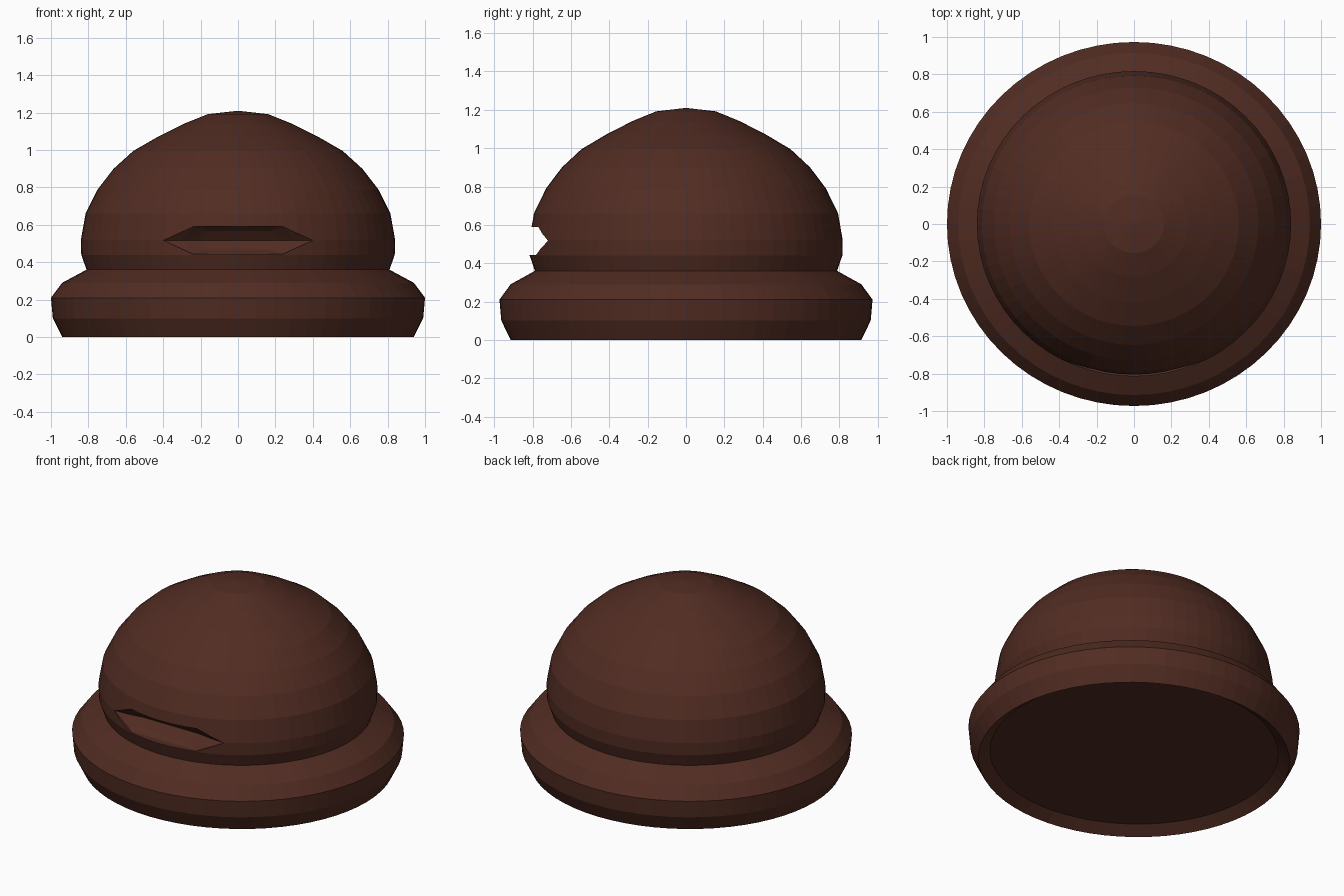
import bpy, bmesh, math

if "Cube" in bpy.data.objects:
    bpy.data.objects.remove(bpy.data.objects["Cube"])

SIDES = 64
Y_SCALE = 0.973

brown = bpy.data.materials.new("dark_brown")
brown.diffuse_color = (0.082, 0.025, 0.016, 1)
brown.use_nodes = True
brown.node_tree.nodes["Principled BSDF"].inputs["Base Color"].default_value = brown.diffuse_color


def make_object(name, bm):
    bmesh.ops.recalc_face_normals(bm, faces=bm.faces[:])
    mesh = bpy.data.meshes.new(name)
    bm.to_mesh(mesh)
    bm.free()
    mesh.materials.append(brown)
    obj = bpy.data.objects.new(name, mesh)
    bpy.context.collection.objects.link(obj)
    return obj


def bridge(bm, a, b):
    n = len(a)
    for i in range(n):
        bm.faces.new((a[i], a[(i + 1) % n], b[(i + 1) % n], b[i]))


# Body: recessed underside, rolled rim and pointed dome, as one closed lathe
profile = [(0.87, 0.05), (0.94, 0), (0.99, 0.10), (1.0, 0.21), (0.94, 0.29),
           (0.81, 0.36), (0.838, 0.44), (0.84, 0.52), (0.815, 0.66),
           (0.75, 0.79), (0.665, 0.90), (0.56, 0.995), (0.43, 1.07),
           (0.29, 1.14), (0.16, 1.192)]
bm = bmesh.new()
rings = []
for r, z in profile:
    ring = []
    for i in range(SIDES):
        a = 2 * math.pi * i / SIDES
        ring.append(bm.verts.new((r * math.cos(a), r * Y_SCALE * math.sin(a), z)))
    rings.append(ring)
for lower, upper in zip(rings, rings[1:]):
    bridge(bm, lower, upper)
bm.faces.new(rings[0])
tip = bm.verts.new((0, 0, 1.21))
for i in range(SIDES):
    bm.faces.new((rings[-1][i], rings[-1][(i + 1) % SIDES], tip))
body = make_object("domed_body", bm)

# Mouth cutter: shallow six-sided slot narrowing to a horizontal ridge inside
bm = bmesh.new()
mid = 0.517
slots = []
for tip_x, flat_x, half_h, y, tip_y in [(0.40, 0.24, 0.073, -1.0, -1.0),
                                        (0.40, 0.24, 0.073, -0.77, -0.715),
                                        (0.30, 0.17, 0.050, -0.735, -0.71)]:
    outline = [(tip_x, 0, tip_y), (flat_x, half_h, y), (-flat_x, half_h, y),
               (-tip_x, 0, tip_y), (-flat_x, -half_h, y), (flat_x, -half_h, y)]
    slots.append([bm.verts.new((x, oy, mid + z)) for x, z, oy in outline])
bridge(bm, slots[0], slots[1])
bridge(bm, slots[1], slots[2])
bm.faces.new(slots[0])
right = bm.verts.new((0.20, -0.695, mid))
left = bm.verts.new((-0.20, -0.695, mid))
s = slots[2]
for face in [(s[0], s[1], right), (s[1], s[2], left, right), (s[2], s[3], left),
             (s[3], s[4], left), (s[4], s[5], right, left), (s[5], s[0], right)]:
    bm.faces.new(face)
bmesh.ops.triangulate(bm, faces=bm.faces[:])
cutter = make_object("mouth_cutter", bm)
cutter.hide_render = True
cutter.hide_viewport = True

cut = body.modifiers.new("mouth_slot", 'BOOLEAN')
cut.operation = 'DIFFERENCE'
cut.solver = 'EXACT'
cut.object = cutter
